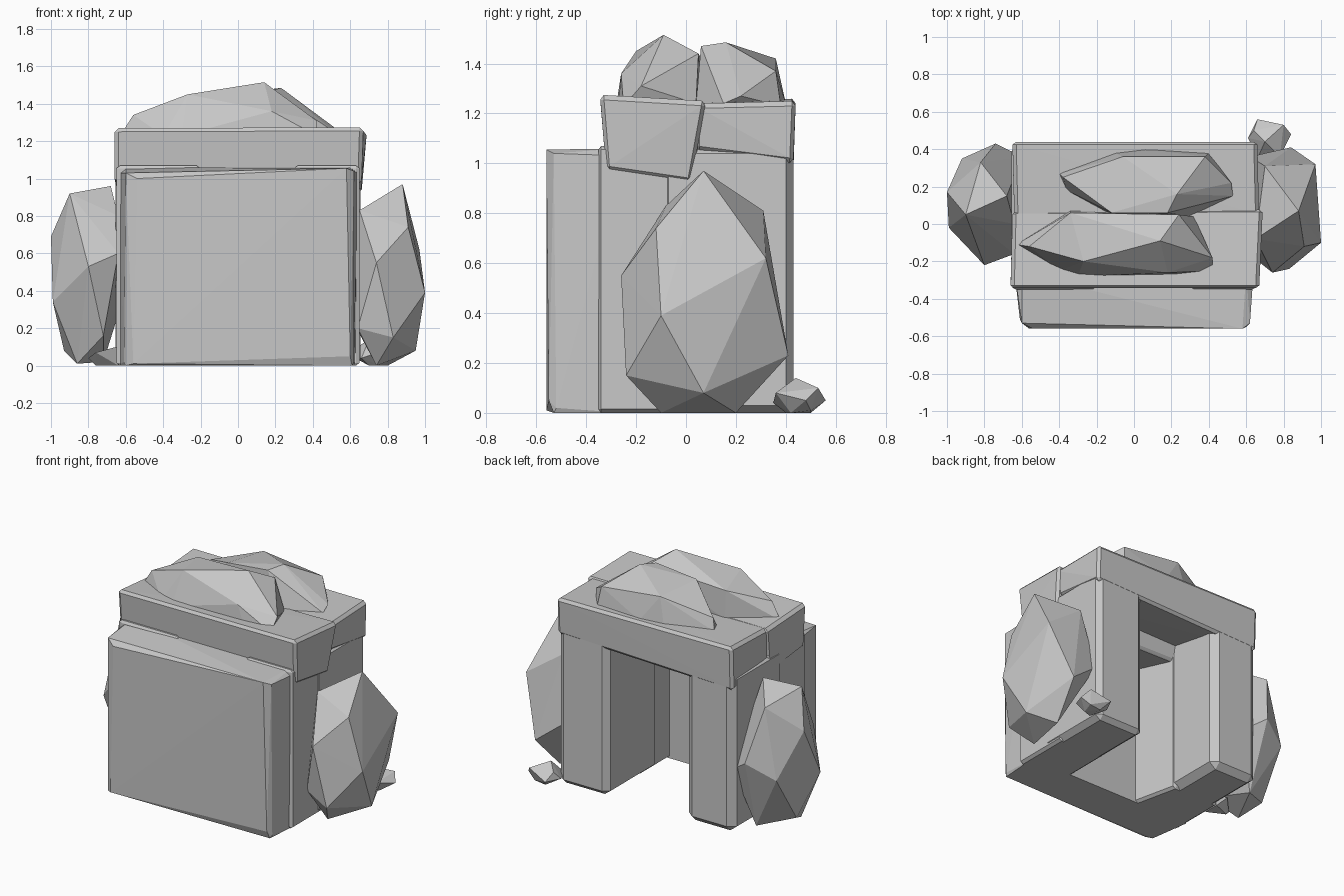
import bpy, bmesh
from mathutils import Vector

stone = bpy.data.materials.new("grey stone")
stone.diffuse_color = (0.58, 0.58, 0.58, 1)


def rock(name, points):
    """Faceted stone: convex hull around a few corner points."""
    bm = bmesh.new()
    for p in points:
        bm.verts.new(p)
    res = bmesh.ops.convex_hull(bm, input=bm.verts[:])
    junk = [v for v in res["geom_interior"] if isinstance(v, bmesh.types.BMVert)]
    bmesh.ops.delete(bm, geom=junk, context='VERTS')
    bmesh.ops.recalc_face_normals(bm, faces=bm.faces[:])
    me = bpy.data.meshes.new(name)
    bm.to_mesh(me)
    bm.free()
    me.materials.append(stone)
    ob = bpy.data.objects.new(name, me)
    bpy.context.collection.objects.link(ob)
    return ob


def block(name, corners, cut):
    """Hewn block: eight corners, each trimmed by a small chamfer."""
    c = [Vector(p) for p in corners]          # index bits: x=1, y=2, z=4
    pts = []
    for i in range(8):
        dirs = [(c[i ^ b] - c[i]).normalized() * k for b, k in zip((1, 2, 4), cut)]
        pts += [c[i] + dirs[0] + dirs[1], c[i] + dirs[1] + dirs[2], c[i] + dirs[0] + dirs[2]]
    return rock(name, pts)


# upright slab closing the front
rock("front_slab", [
    (-0.60, -0.53, 0), (0.61, -0.53, 0), (-0.56, -0.56, 0.01), (0.60, -0.55, 0.05),
    (-0.54, -0.56, 1.00), (0.58, -0.56, 1.055), (-0.60, -0.53, 1.03), (0.62, -0.53, 1.04),
    (0.62, -0.52, 0.02), (-0.61, -0.51, 0.02), (-0.60, -0.26, 1.06), (0.60, -0.26, 1.06),
    (-0.64, -0.25, 0), (0.63, -0.25, 0), (-0.64, -0.25, 1.03), (0.64, -0.25, 1.03)])

# side walls flanking the open back, each a front and a back stone
block("right_front_wall", [(x, y, z) for z in (0, 1.07) for y in (-0.35, 0.05)
                           for x in (0.30, 0.65)], (0.02, 0.01, 0.015))
block("right_back_wall", [(x, y, z) for z in (0, 1.07) for y in (-0.1, 0.43)
                          for x in (0.285, 0.655)], (0.04, 0.03, 0.03))
block("left_front_wall", [(x, y, z) for z in (0, 1.07)
                          for x, y in ((-0.65, -0.35), (-0.20, -0.35), (-0.65, 0.05), (-0.29, 0.05))],
      (0.02, 0.01, 0.015))
block("left_back_wall", [(x, y, z) for z in (0, 1.07) for y in (-0.1, 0.43)
                         for x in (-0.655, -0.295)], (0.05, 0.04, 0.04))

# two roof slabs
block("front_roof_slab", [
    (-0.66, -0.32, 0.98), (0.66, -0.32, 0.97), (-0.65, 0.04, 0.93), (0.66, 0.02, 0.92),
    (-0.66, -0.345, 1.27), (0.67, -0.345, 1.275), (-0.65, 0.07, 1.24), (0.69, 0.08, 1.25)],
    (0.02, 0.015, 0.02))
block("back_roof_slab", [
    (-0.64, 0.04, 1.03), (0.65, 0.04, 1.05), (-0.65, 0.43, 0.96), (0.66, 0.43, 1.00),
    (-0.64, 0.04, 1.24), (0.67, 0.04, 1.24), (-0.65, 0.44, 1.26), (0.66, 0.44, 1.25)],
    (0.02, 0.015, 0.02))

# boulders lying on the roof
rock("front_top_boulder", [
    (-0.63, -0.11, 1.23), (-0.56, -0.12, 1.34), (-0.27, -0.20, 1.45), (0.14, -0.09, 1.515),
    (-0.34, 0.06, 1.42), (-0.40, -0.25, 1.23), (-0.30, -0.28, 1.23), (0.23, -0.27, 1.24),
    (0.18, -0.26, 1.36), (0.42, -0.25, 1.23), (0.42, -0.18, 1.31), (0.32, 0.04, 1.24),
    (0.24, 0.05, 1.44), (-0.34, 0.07, 1.23)])
rock("back_top_boulder", [
    (-0.40, 0.27, 1.24), (-0.38, 0.25, 1.32), (-0.36, 0.18, 1.23), (-0.12, 0.06, 1.44),
    (-0.12, 0.05, 1.23), (0.23, 0.16, 1.485), (0.18, 0.06, 1.47), (0.30, 0.04, 1.23),
    (0.53, 0.15, 1.24), (0.52, 0.22, 1.27), (0.38, 0.36, 1.37), (0.40, 0.38, 1.23),
    (-0.06, 0.36, 1.42), (0.07, 0.40, 1.24), (-0.10, 0.38, 1.24)])

# boulders leaning on both sides
rock("right_boulder", [
    (0.88, 0.07, 0.97), (0.97, 0.32, 0.62), (1.0, -0.10, 0.39), (0.95, 0.07, 0.08),
    (0.74, -0.26, 0.55), (0.83, -0.24, 0.15), (0.91, -0.12, 0.74), (0.84, 0.41, 0.23),
    (0.70, 0.31, 0.81), (0.74, -0.10, 0), (0.80, 0.20, 0), (0.65, -0.08, 0.83),
    (0.58, 0.05, 0.3), (0.62, 0.36, 0.4), (0.64, -0.18, 0.2)])
rock("left_boulder", [
    (-0.68, 0.15, 0.96), (-0.82, 0.33, 0.86), (-0.90, 0.05, 0.92), (-1.0, 0.17, 0.69),
    (-0.99, -0.02, 0.34), (-0.80, -0.22, 0.53), (-0.92, 0.35, 0.40), (-0.74, 0.43, 0.50),
    (-0.93, 0.15, 0.08), (-0.86, 0.0, 0.01), (-0.72, -0.12, 0.16), (-0.64, -0.16, 0.60),
    (-0.72, 0.28, 0.02), (-0.60, 0.36, 0.40), (-0.64, 0.0, 0.80)])

# small loose stones
rock("back_pebble", [
    (0.61, 0.46, 0.05), (0.66, 0.56, 0.05), (0.80, 0.53, 0.10), (0.84, 0.48, 0.05),
    (0.78, 0.36, 0.08), (0.66, 0.35, 0.04), (0.70, 0.44, 0.14), (0.64, 0.50, 0.10),
    (0.70, 0.50, 0), (0.76, 0.42, 0), (0.70, 0.40, 0), (0.78, 0.50, 0.01)])
rock("front_pebble", [
    (-0.80, -0.02, 0.04), (-0.76, -0.08, 0.07), (-0.65, -0.10, 0.10), (-0.62, 0.02, 0.09),
    (-0.72, 0.06, 0.08), (-0.76, 0.0, 0), (-0.64, -0.06, 0), (-0.64, 0.05, 0)])
